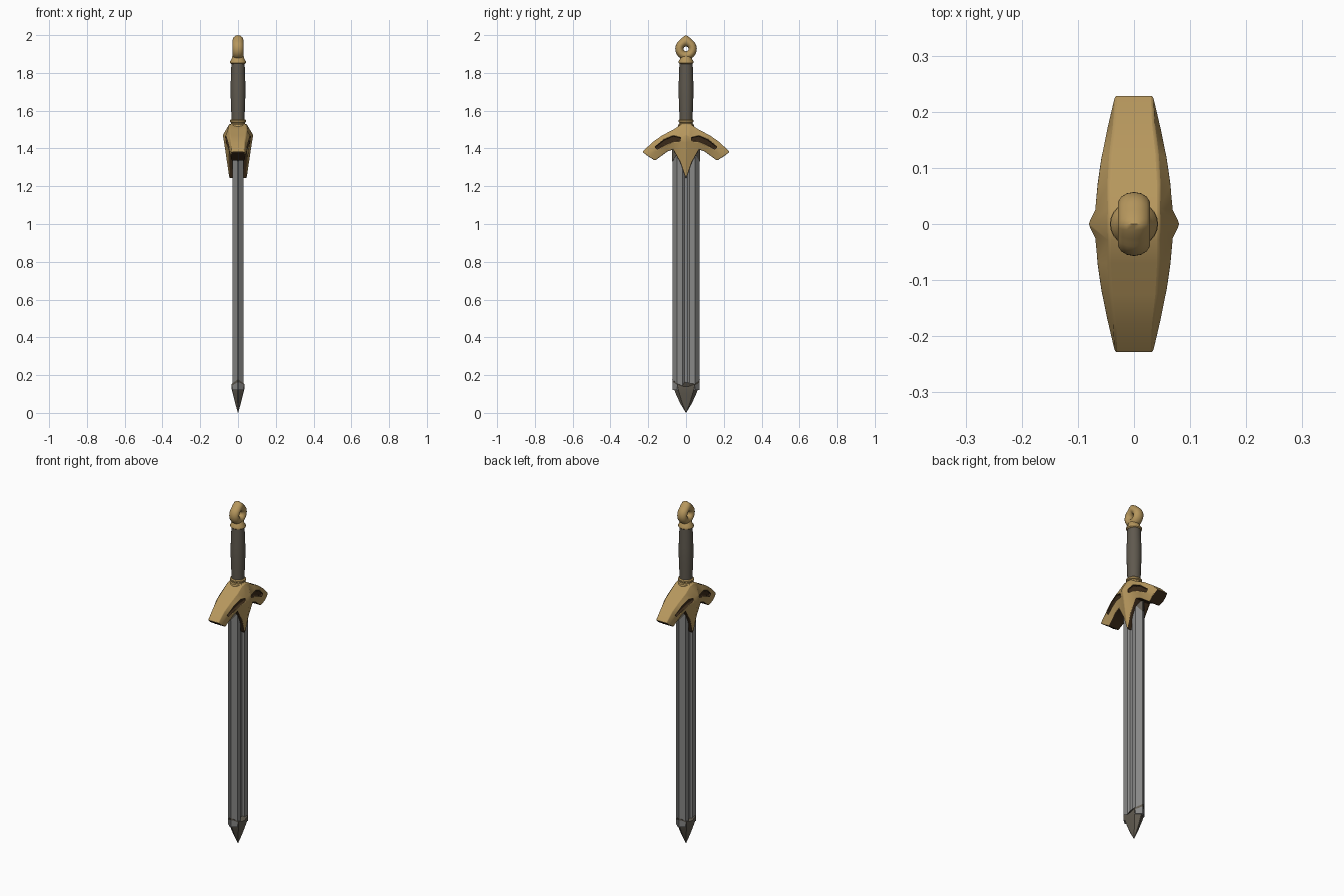
import bpy, bmesh, math

if "Cube" in bpy.data.objects:
    bpy.data.objects.remove(bpy.data.objects["Cube"])


def material(name, rgb):
    m = bpy.data.materials.new(name)
    m.diffuse_color = (*rgb, 1)
    m.use_nodes = True
    m.node_tree.nodes["Principled BSDF"].inputs["Base Color"].default_value = m.diffuse_color
    return m


GOLD = material("gold", (0.47, 0.31, 0.11))
DARK = material("dark_brown", (0.045, 0.024, 0.010))
STEEL = material("steel", (0.25, 0.25, 0.245))
DULL = material("dull_steel", (0.125, 0.110, 0.085))
WRAP = material("grip_leather", (0.115, 0.100, 0.077))


def finish(bm, name, mats, angle=35, bevel=0):
    bmesh.ops.recalc_face_normals(bm, faces=bm.faces)
    me = bpy.data.meshes.new(name)
    bm.to_mesh(me)
    bm.free()
    for m in mats:
        me.materials.append(m)
    ob = bpy.data.objects.new(name, me)
    bpy.context.collection.objects.link(ob)
    if bevel:
        b = ob.modifiers.new("soft_edges", "BEVEL")
        b.width, b.segments = bevel, 2
        b.limit_method, b.angle_limit = "ANGLE", math.radians(35)
    bpy.ops.object.select_all(action="DESELECT")
    ob.select_set(True)
    bpy.context.view_layer.objects.active = ob
    bpy.ops.object.shade_smooth_by_angle(angle=math.radians(angle))
    return ob


def loft(rings, caps=True, closed=False):
    """Skin a list of equal rings; returns bmesh and faces by (ring, strip)."""
    bm = bmesh.new()
    vs = [[bm.verts.new(p) for p in r] for r in rings]
    n, faces = len(rings[0]), {}
    for i in range(len(vs) if closed else len(vs) - 1):
        a, b = vs[i], vs[(i + 1) % len(vs)]
        for k in range(n):
            j = (k + 1) % n
            faces[i, k] = bm.faces.new((a[k], a[j], b[j], b[k]))
    if caps and not closed:
        faces["start"] = bm.faces.new(vs[0])
        faces["end"] = bm.faces.new(vs[-1])
    return bm, faces


def mirrored(quarter):
    """Full section from (x, y) points going from the edge to the middle."""
    q = quarter
    return (q + [(x, -y) for x, y in q[::-1]][0:]
            + [(-x, -y) for x, y in q] + [(-x, y) for x, y in q[::-1]])


def lathe(name, profile, mat, ysq=1.0, sides=24):
    rings = [[(r * math.cos(2 * math.pi * k / sides), ysq * r * math.sin(2 * math.pi * k / sides), z)
              for k in range(sides)] for r, z in profile]
    return finish(loft(rings)[0], name, [mat], 40)


# Blade with bevelled edges and a narrow fuller
section = mirrored([(0.003, 0.071), (0.030, 0.048), (0.030, 0.018), (0.020, 0.008)])
finish(loft([[(x, y, z) for x, y in section] for z in (0.12, 1.42)])[0], "blade", [STEEL], 20)

# Dull point and dull shoulders, both rising or falling towards the edges
point_sec = mirrored([(0.003, 0.073), (0.034, 0.046), (0.035, 0.012)])
rings = []
for z, sx, sy, lift in ((0.0, 0.02, 0.01, 0), (0.05, 0.42, 0.42, 0), (0.10, 0.78, 0.76, 0.004),
                        (0.125, 0.95, 0.93, 0.014), (0.138, 1, 1, 0.038)):
    rings.append([(x * sx, y * sy, z + lift * (abs(y) / 0.073) ** 2) for x, y in point_sec])
finish(loft(rings)[0], "blade_point", [DULL], 25)

shoulder = mirrored([(0.003, 0.073), (0.031, 0.049), (0.031, 0.018)])
finish(loft([[(x, y, z - (0.07 * (abs(y) / 0.073) ** 2 if z < 1.41 else 0)) for x, y in shoulder]
             for z in (1.40, 1.42)])[0], "blade_shoulder", [DULL], 25)

# Guard: sections along y as (y_top, y_bottom, four heights, four half widths)
wing = [
    (0.000, 0.000, (1.530, 1.470, 1.430, 1.240), (0.045, 0.081, 0.074, 0.046)),
    (0.028, 0.030, (1.526, 1.458, 1.438, 1.325), (0.045, 0.069, 0.067, 0.047)),
    (0.070, 0.068, (1.498, 1.467, 1.435, 1.395), (0.045, 0.067, 0.065, 0.047)),
    (0.125, 0.100, (1.470, 1.446, 1.417, 1.383), (0.042, 0.060, 0.058, 0.044)),
    (0.178, 0.135, (1.433, 1.408, 1.393, 1.357), (0.036, 0.049, 0.048, 0.038)),
    (0.230, 0.164, (1.382, 1.365, 1.352, 1.336), (0.034, 0.038, 0.038, 0.034)),
]


def guard_ring(sec, s):
    yt, yb, zs, xs = sec
    side = [(x, s * (yt + (yb - yt) * f), z) for x, z, f in zip(xs, zs, (0, 0.3, 0.55, 1))]
    return side + [(-x, y, z) for x, y, z in side[::-1]]


last = len(wing) - 1
bm, faces = loft([guard_ring(w, -1) for w in wing[:0:-1]] + [guard_ring(w, 1) for w in wing])
bmesh.ops.recalc_face_normals(bm, faces=bm.faces)
for key, f in faces.items():
    if key in ("start", "end") or key[1] == 3:
        f.material_index = 1
# Sunken dark crescents on both sides of each wing
for strip in (1, 5):
    for span in (range(1, last - 1), range(last + 1, 2 * last - 1)):
        group = [faces[i, strip] for i in span]
        rim = bmesh.ops.inset_region(bm, faces=group, thickness=0.002, depth=-0.012)["faces"]
        for f in group + rim:
            f.material_index = 1
finish(bm, "guard", [GOLD, DARK], 35, 0.004)

# Collar, grip and pommel base
lathe("collar", [(0.045, 1.515), (0.042, 1.528), (0.036, 1.532), (0.036, 1.537), (0.043, 1.541),
                 (0.043, 1.549), (0.037, 1.554)], GOLD, 0.95)
lathe("grip", [(0.034, 1.54), (0.036, 1.60), (0.039, 1.68), (0.039, 1.74), (0.036, 1.82),
               (0.035, 1.86)], WRAP)
lathe("pommel_base", [(0.036, 1.848), (0.042, 1.853), (0.042, 1.862), (0.034, 1.872),
                      (0.031, 1.885), (0.022, 1.90)], GOLD, 0.95)

# Pommel ring in the y-z plane, drawn out to a point at the top
rings, steps = [], 40
for i in range(steps):
    t = 2 * math.pi * i / steps
    away = min(t, 2 * math.pi - t)
    outer = 0.057 + 0.016 * max(0, 1 - away / 0.65) ** 1.5
    mid, half = (outer + 0.013) / 2, (outer - 0.013) / 2
    ring = []
    for k in range(14):
        a = 2 * math.pi * k / 14
        r = mid + half * math.cos(a)
        ring.append((0.029 * math.sin(a), r * math.sin(t), 1.927 + r * math.cos(t)))
    rings.append(ring)
finish(loft(rings, closed=True)[0], "pommel_ring", [GOLD], 50)
